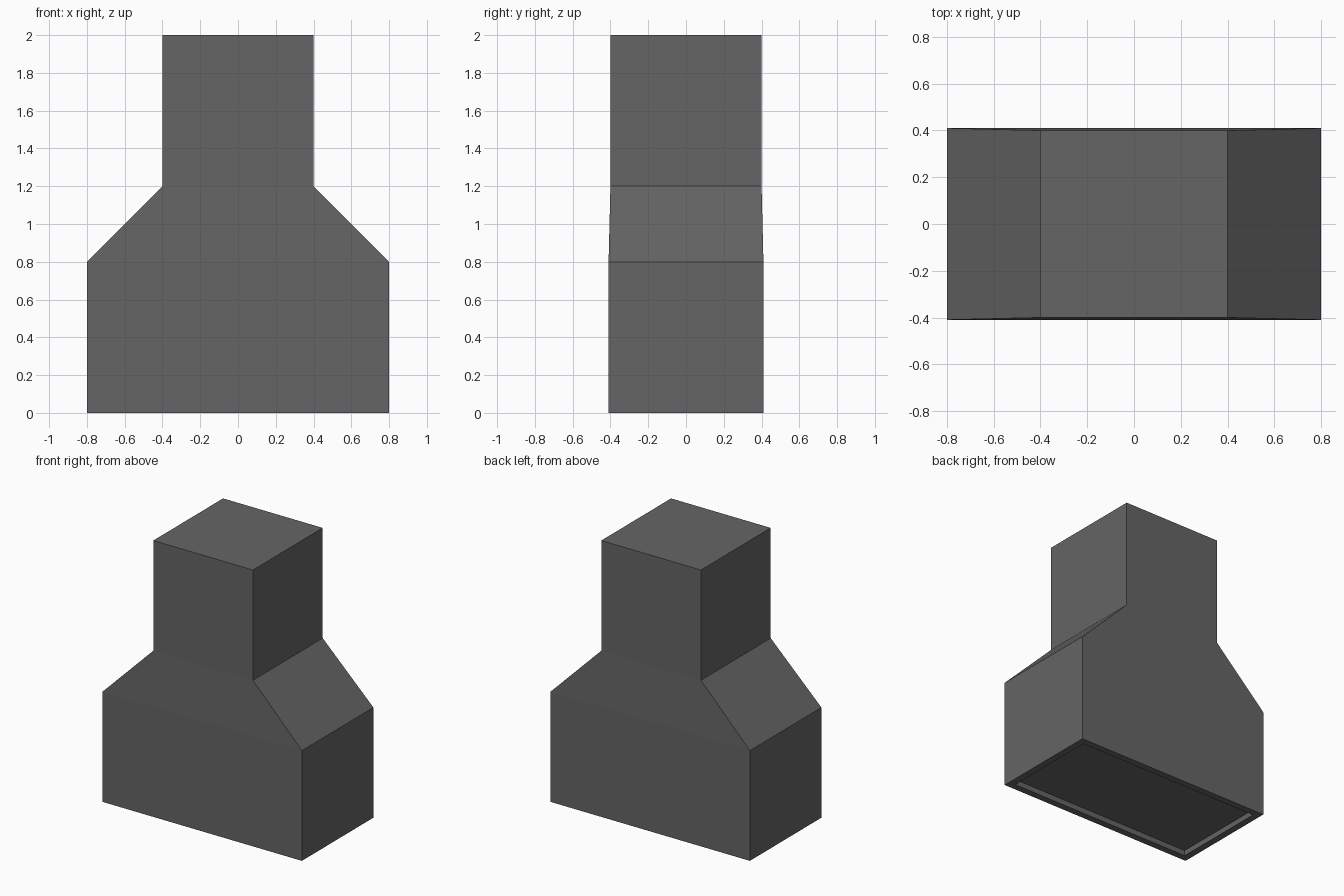
import bpy
import bmesh

cube = bpy.data.objects.get("Cube")
if cube:
    bpy.data.objects.remove(cube, do_unlink=True)

# Dark grey material
GREY = (0.13, 0.13, 0.13, 1.0)
mat = bpy.data.materials.new("dark grey")
mat.use_nodes = True
mat.diffuse_color = GREY
mat.node_tree.nodes["Principled BSDF"].inputs["Base Color"].default_value = GREY

# Rectangular rings (half width, half depth, height), from the recessed
# underside out over the rim, up the base and shoulder to the neck top
RIM, RECESS = 0.05, 0.04
W, D, NECK = 0.8, 0.41, 0.4
rings = [
    (W - RIM, D - RIM, RECESS),
    (W - RIM, D - RIM, 0),
    (W, D, 0),
    (W, D, 0.8),
    (NECK, NECK, 1.2),
    (NECK, NECK, 2),
]

bm = bmesh.new()
loops = [[bm.verts.new((sx * w, sy * d, z))
          for sx, sy in ((-1, -1), (1, -1), (1, 1), (-1, 1))]
         for w, d, z in rings]
for low, high in zip(loops, loops[1:]):
    for i in range(4):
        j = (i + 1) % 4
        bm.faces.new((low[i], low[j], high[j], high[i]))

# Recess ceiling and neck top
bm.faces.new(loops[0][::-1])
bm.faces.new(loops[-1])
bmesh.ops.recalc_face_normals(bm, faces=bm.faces)

mesh = bpy.data.meshes.new("stepped_housing")
bm.to_mesh(mesh)
bm.free()
mesh.materials.append(mat)
housing = bpy.data.objects.new("stepped_housing", mesh)
bpy.context.collection.objects.link(housing)
